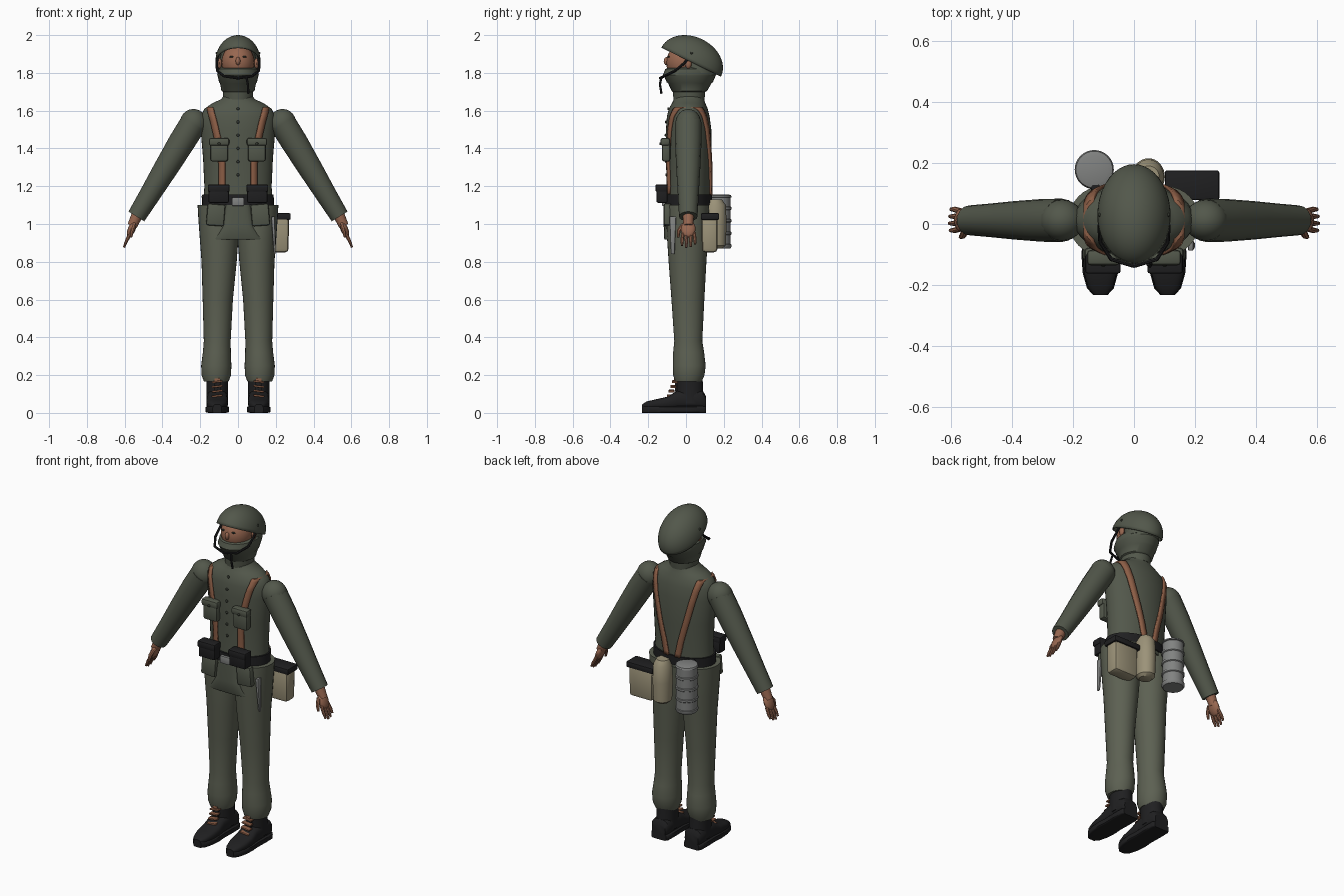
import bpy, bmesh, math
from mathutils import Vector, Matrix

cube = bpy.data.objects.get("Cube")
if cube:
    bpy.data.objects.remove(cube, do_unlink=True)


def material(name, r, g, b):
    m = bpy.data.materials.new(name)
    m.use_nodes = True
    m.diffuse_color = (r, g, b, 1)
    bsdf = m.node_tree.nodes["Principled BSDF"]
    bsdf.inputs["Base Color"].default_value = (r, g, b, 1)
    bsdf.inputs["Roughness"].default_value = 0.8
    return m


GREEN = material("tunic green", .085, .096, .07)
TROUSER = material("trouser green", .108, .118, .085)
BROWN = material("leather brown", .26, .11, .06)
SKIN = material("skin", .31, .135, .08)
BLACK = material("black leather", .014, .014, .015)
CANVAS = material("canvas", .33, .29, .19)
GREY = material("metal grey", .22, .225, .22)
DARK = material("dark button", .035, .04, .03)
made = []


def add(name, mesh, mat):
    ob = bpy.data.objects.new(name, mesh)
    bpy.context.collection.objects.link(ob)
    mesh.materials.clear()
    mesh.materials.append(mat)
    made.append(ob)
    return ob


def from_bmesh(name, bm, mat):
    bmesh.ops.recalc_face_normals(bm, faces=bm.faces)
    mesh = bpy.data.meshes.new(name)
    bm.to_mesh(mesh)
    bm.free()
    return add(name, mesh, mat)


def loft(name, rings, mat, axis="z", n=32, power=1.0):
    """Stack of ovals: (position, centre a, centre b, radius a, radius b)."""
    bm = bmesh.new()
    loops = []
    for t, ca, cb, ra, rb in rings:
        loop = []
        for i in range(n):
            c, s = math.cos(2 * math.pi * i / n), math.sin(2 * math.pi * i / n)
            a = ca + ra * math.copysign(abs(c) ** power, c)
            b = cb + rb * math.copysign(abs(s) ** power, s)
            loop.append(bm.verts.new((a, b, t) if axis == "z" else (a, t, b)))
        loops.append(loop)
    for p, q in zip(loops, loops[1:]):
        for i in range(n):
            j = (i + 1) % n
            bm.faces.new((p[i], p[j], q[j], q[i]))
    bm.faces.new(loops[0])
    bm.faces.new(loops[-1])
    return from_bmesh(name, bm, mat)


def box(name, at, size, mat, bevel=.01, taper=1.0, rot=(0, 0, 0)):
    """Rounded box; taper scales the lower face."""
    bm = bmesh.new()
    bmesh.ops.create_cube(bm, size=1)
    for v in bm.verts:
        k = taper if v.co.z < 0 else 1
        v.co = Vector((v.co.x * size[0] * k, v.co.y * size[1] * k, v.co.z * size[2]))
    bmesh.ops.bevel(bm, geom=bm.edges[:], offset=bevel, segments=2, affect="EDGES", profile=.5)
    ob = from_bmesh(name, bm, mat)
    ob.location, ob.rotation_euler = at, rot
    return ob


def ball(name, at, radii, mat, rot=(0, 0, 0), n=24):
    bm = bmesh.new()
    bmesh.ops.create_uvsphere(bm, u_segments=n, v_segments=n // 2, radius=1)
    bmesh.ops.scale(bm, vec=radii, verts=bm.verts)
    ob = from_bmesh(name, bm, mat)
    ob.location, ob.rotation_euler = at, rot
    return ob


def tube(name, pts, mat, res=4):
    """Round tube through (x, y, z, radius) points."""
    cu = bpy.data.curves.new(name, "CURVE")
    cu.dimensions, cu.bevel_depth, cu.bevel_resolution, cu.use_fill_caps = "3D", 1, res, True
    sp = cu.splines.new("POLY")
    sp.points.add(len(pts) - 1)
    for p, (x, y, z, r) in zip(sp.points, pts):
        p.co, p.radius = (x, y, z, 1), r
    tmp = bpy.data.objects.new(name, cu)
    bpy.context.collection.objects.link(tmp)
    bpy.context.view_layer.update()
    mesh = bpy.data.meshes.new_from_object(tmp.evaluated_get(bpy.context.evaluated_depsgraph_get()))
    bpy.data.objects.remove(tmp, do_unlink=True)
    return add(name, mesh, mat)


# Tunic body
BODY = [(1.08, 0, .012, .185, .118), (1.2, 0, .015, .178, .115), (1.35, 0, .016, .185, .12),
        (1.5, 0, .014, .198, .12), (1.57, 0, .012, .197, .113), (1.61, 0, .012, .178, .103),
        (1.64, 0, .014, .135, .088), (1.66, 0, .016, .09, .08), (1.68, 0, .016, .075, .075)]
loft("tunic", BODY, GREEN, n=40)


def body_y(x, z, side):
    """Depth of the tunic surface at x, z on the front (-1) or back (+1)."""
    for lo, hi in zip(BODY, BODY[1:]):
        if lo[0] <= z <= hi[0]:
            f = (z - lo[0]) / (hi[0] - lo[0])
            _, _, cy, rx, ry = [a + (b - a) * f for a, b in zip(lo, hi)]
            return cy + side * (ry * math.sqrt(max(0, 1 - (x / rx) ** 2)) + .006)


for i in range(6):
    z = 1.26 + .07 * i
    ball("tunic_button", (0, body_y(0, z, -1) + .004, z), (.008, .006, .008), DARK, n=10)

# Neck cover, hood and face
loft("neck_cover", [(1.66, 0, .016, .078, .082), (1.70, 0, .016, .08, .086), (1.705, 0, .018, .088, .094),
                    (1.745, 0, .02, .095, .115), (1.75, 0, .02, .1, .122), (1.785, 0, .02, .108, .137),
                    (1.79, 0, .02, .11, .142), (1.82, 0, .025, .105, .135), (1.83, 0, .03, .09, .12)], GREEN)
loft("hood", [(1.80, 0, .065, .1, .09), (1.86, 0, .065, .1, .09), (1.92, 0, .05, .085, .07)], GREEN)
ball("head", (0, -.005, 1.855), (.088, .1, .1), SKIN)
ball("nose", (0, -.102, 1.862), (.013, .016, .022), SKIN, n=12)
for s in (-1, 1):
    ball("eye", (s * .034, -.092, 1.885), (.013, .006, .005), DARK, n=10)
    ball("ear", (s * .097, .012, 1.85), (.012, .018, .028), SKIN, n=12)

# Tilted helmet shell
bm = bmesh.new()
bmesh.ops.create_uvsphere(bm, u_segments=40, v_segments=24, radius=1)
bmesh.ops.delete(bm, geom=[v for v in bm.verts if v.co.z < -.01], context="VERTS")
bmesh.ops.scale(bm, vec=(.12, .1755, .134), verts=bm.verts)
helmet = from_bmesh("helmet", bm, GREEN)
helmet.location, helmet.rotation_euler = (0, .0275, 1.857), (math.radians(-26), 0, 0)
shell = helmet.modifiers.new("shell", "SOLIDIFY")
shell.thickness, shell.offset = .006, -1
for s in (-1, 1):
    ball("helmet_rivet", (s * .112, .03, 1.905), (.007, .007, .007), DARK, n=10)
    tube("chin_strap", [(s * .108, .02, 1.89, .007), (s * .113, -.01, 1.85, .007), (s * .11, -.06, 1.81, .007),
                        (s * .075, -.115, 1.783, .007), (0, -.137, 1.772, .007)], BLACK, 2)
tube("strap_end", [(.045, -.13, 1.776, .006), (.052, -.138, 1.74, .006), (.055, -.13, 1.69, .006)], BLACK, 2)

# Belt and buckle
loft("belt", [(1.1, 0, .012, .19, .126), (1.155, 0, .013, .189, .126)], BLACK, n=40)
box("buckle", (0, -.118, 1.118), (.065, .02, .045), GREY, .005)

# Tunic skirt flap below the belt
loft("front_flap", [(.918, 0, -.06, .135, .052), (.925, 0, -.06, .132, .056),
                    (.99, 0, -.06, .085, .058), (1.1, 0, -.06, .07, .055)], GREEN, n=24, power=.6)

for s in (-1, 1):
    # Trouser leg
    loft("trouser_leg", [(.165, s * .115, .013, .065, .07), (.2, s * .115, .015, .078, .083),
                         (.25, s * .115, .017, .08, .087), (.32, s * .112, .014, .074, .082),
                         (.38, s * .11, .012, .071, .074), (.6, s * .107, .01, .08, .087),
                         (.8, s * .1, .008, .093, .1), (.92, s * .1, .008, .102, .108),
                         (1.03, s * .104, .008, .106, .112), (1.1, s * .106, .01, .108, .113)], TROUSER)
    # Boot
    x = s * .11
    loft("boot_shaft", [(.05, x, .025, .058, .072), (.12, x, .02, .056, .07), (.19, x, .018, .058, .07)], BLACK)
    foot = [(.105, .045, .09), (.09, .055, .115), (.02, .056, .13), (-.05, .054, .115), (-.1, .058, .085),
            (-.16, .054, .072), (-.21, .04, .06), (-.232, .02, .045)]
    loft("boot_foot", [(y, x, h / 2 + .01, w, h / 2 - .01) for y, w, h in foot], BLACK, "y", 20, .7)
    loft("boot_sole", [(y, x, .018, w + .004, .018) for y, w, h in foot], BLACK, "y", 20, .3)
    box("boot_tongue", (x, -.052, .15), (.035, .014, .075), BLACK, .004)
    for i in range(4):
        z, y = .09 + .025 * i, -.086 + .009 * i
        box("boot_lace", (x, y, z), (.058, .03, .01), BROWN, .003, rot=(0, s * .12, 0))
    box("lace_bow", (x, -.058, .175), (.03, .012, .018), BROWN, .004)

    # Sleeve and cuff
    ball("shoulder", (s * .236, .012, 1.533), (.072, .068, .076), GREEN)
    tube("sleeve", [(s * .236, .012, 1.533, .071), (s * .3, .012, 1.43, .07), (s * .39, .012, 1.282, .063),
                    (s * .47, .012, 1.15, .055), (s * .538, .012, 1.04, .049)], GREEN, 6)
    # Hand
    tube("wrist", [(s * .535, .012, 1.045, .03), (s * .56, .012, .99, .026)], SKIN)
    ball("palm", (s * .562, .012, .975), (.02, .039, .05), SKIN, (0, s * -.4, 0), 16)
    for i in range(4):
        y = -.015 + .019 * i
        drop = (.01, .0, .004, .018)[i]
        tip = y + (i - 1.5) * .004
        tube("finger", [(s * .568, y, .955, .01), (s * .588, tip, .915, .009),
                        (s * (.604 - drop * .3), tip, .876 + drop, .006)], SKIN, 2)
    tube("thumb", [(s * .55, -.015, .995, .012), (s * .56, -.038, .965, .011), (s * .567, -.042, .93, .007)], SKIN, 2)

    # Harness strap over the shoulder
    path = [(.085, 1.16, -1), (.085, 1.32, -1), (.105, 1.44, -1), (.128, 1.54, -1), (.142, 1.59, -1),
            (.147, 1.614, -1), (.147, 1.614, 1), (.14, 1.58, 1), (.122, 1.5, 1), (.09, 1.37, 1),
            (.055, 1.24, 1), (.036, 1.15, 1)]
    fine = []
    for a, b in zip(path, path[1:]):
        if a[2] == b[2]:
            fine += [(a[0] + (b[0] - a[0]) * k / 4, a[1] + (b[1] - a[1]) * k / 4, a[2]) for k in range(5)]
    bm = bmesh.new()
    last = None
    for px, pz, side in fine:
        row = [bm.verts.new((s * q, body_y(q, pz, side), pz)) for q in (px - .017, px, px + .017)]
        if last:
            for k in range(2):
                bm.faces.new((last[k], last[k + 1], row[k + 1], row[k]))
        last = row
    bmesh.ops.remove_doubles(bm, verts=bm.verts, dist=.0001)
    strap = from_bmesh("harness_strap", bm, BROWN)
    mod = strap.modifiers.new("thickness", "SOLIDIFY")
    mod.thickness, mod.offset = .01, 0

    # Chest, ammunition and hip pouches
    box("chest_pouch", (s * .1, -.105, 1.385), (.095, .045, .11), GREEN, .014)
    box("chest_pouch_flap", (s * .1, -.11, 1.435), (.108, .05, .042), GREEN, .012)
    ball("pouch_button", (s * .1, -.135, 1.425), (.008, .006, .008), DARK, n=10)
    box("ammo_pouch", (s * .102, -.127, 1.155), (.108, .058, .085), BLACK, .008)
    box("ammo_pouch_lid", (s * .102, -.13, 1.19), (.116, .064, .04), BLACK, .008)
    box("hip_pouch", (s * .118, -.098, 1.048), (.095, .04, .115), GREEN, .01, rot=(0, s * -.08, 0))

# Sheathed knife on the left hip
box("knife_sheath", (.19, -.07, .94), (.018, .035, .2), GREY, .005, .55, (0, -.05, 0))

# Bread bag and flask
box("bread_bag", (.19, .125, .945), (.16, .085, .19), CANVAS, .018, .97)
box("bread_bag_lid", (.19, .127, 1.04), (.178, .097, .035), BLACK, .007)
loft("flask", [(.87, .047, .155, .035, .035), (.885, .047, .155, .05, .055), (1.0, .047, .155, .054, .06),
               (1.1, .047, .155, .05, .056), (1.13, .047, .155, .035, .035)], CANVAS)

# Ribbed metal canister
rings = [(.87, .056)]
for i in range(4):
    z = .88 + .066 * i
    rings += [(z, .063), (z + .012, .063), (z + .014, .058), (z + .062, .058)]
rings += [(1.142, .064), (1.152, .06), (1.157, .045)]
loft("canister", [(z, -.13, .178, r, r) for z, r in rings], GREY)
box("canister_strap", (-.125, .122, 1.11), (.03, .03, .09), BLACK, .005)

# Smooth shading with crisp edges
bpy.ops.object.select_all(action="DESELECT")
for ob in made:
    ob.select_set(True)
bpy.context.view_layer.objects.active = made[0]
bpy.ops.object.shade_smooth_by_angle(angle=math.radians(40))
